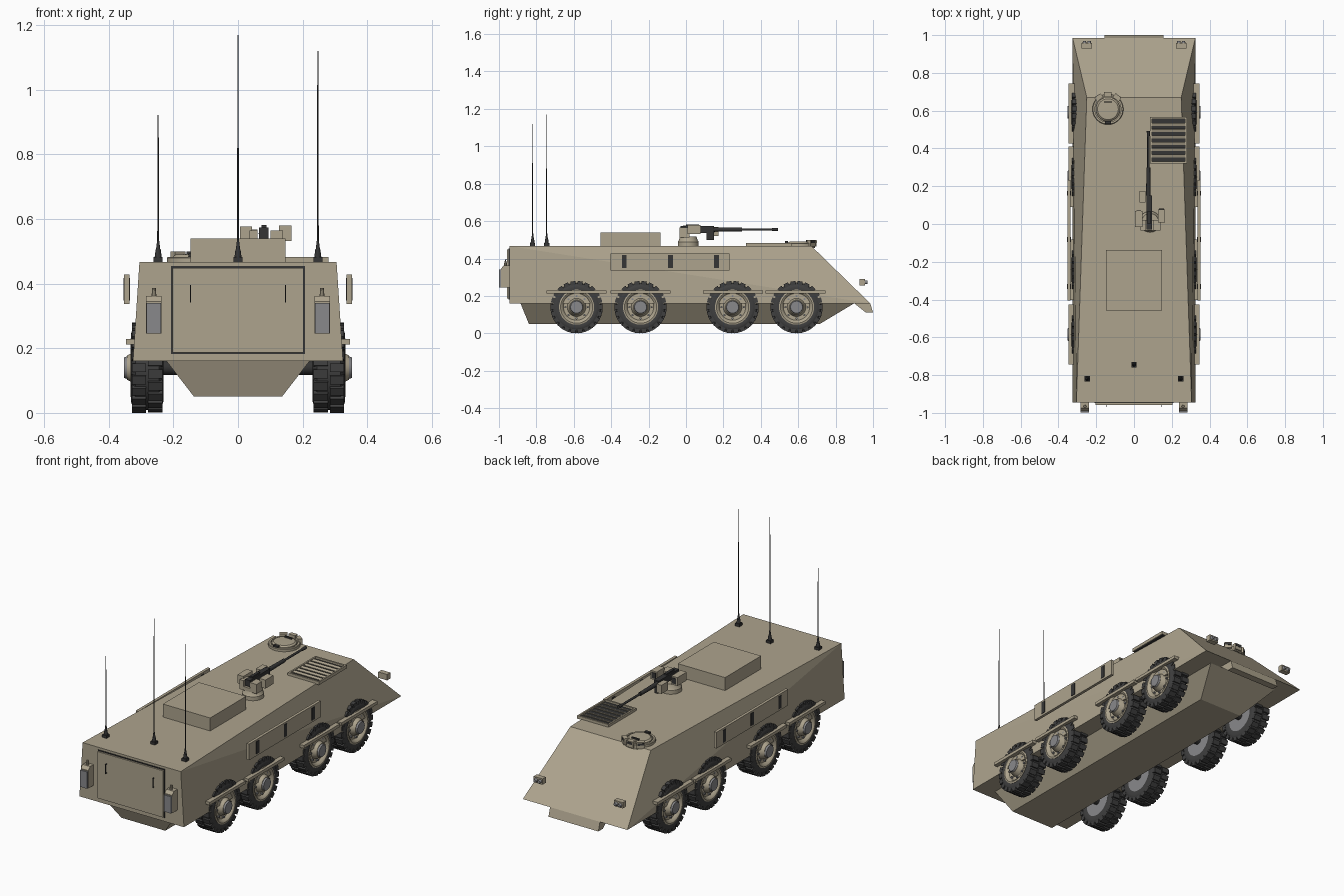
import bpy, bmesh, math
from mathutils import Matrix, Vector

if "Cube" in bpy.data.objects:
    bpy.data.objects.remove(bpy.data.objects["Cube"])

def material(name, rgb):
    m = bpy.data.materials.new(name)
    m.diffuse_color = (*rgb, 1)
    m.use_nodes = True
    m.node_tree.nodes["Principled BSDF"].inputs["Base Color"].default_value = m.diffuse_color
    return m

TAN = material("tan_paint", (0.42, 0.37, 0.27))
DARK = material("dark_metal", (0.035, 0.035, 0.035))
RUBBER = material("rubber", (0.05, 0.05, 0.05))
GREY = material("grey_metal", (0.25, 0.25, 0.26))

def box(bm, lo, hi, m=Matrix()):
    lo, hi = Vector(lo), Vector(hi)
    bmesh.ops.create_cube(bm, size=1, matrix=m @ Matrix.Translation((lo + hi) / 2) @ Matrix.Diagonal((*(hi - lo), 1)))

def rod(bm, a, b, r1, r2=None, segs=16):
    a, b = Vector(a), Vector(b)
    d = b - a
    bmesh.ops.create_cone(bm, cap_ends=True, segments=segs, radius1=r1, radius2=r1 if r2 is None else r2,
                          depth=d.length, matrix=Matrix.Translation((a + b) / 2) @ d.to_track_quat('Z', 'Y').to_matrix().to_4x4())

def lathe(bm, profile, centre, axis, segs):
    # profile points are (distance along axis, radius), axis is X or Z
    c = Vector(centre)
    pts = [c + (Vector((t, 0, r)) if axis == 'X' else Vector((r, 0, t))) for t, r in profile]
    vs = [bm.verts.new(p) for p in pts]
    es = [bm.edges.new(p) for p in zip(vs, vs[1:])]
    bmesh.ops.spin(bm, geom=vs + es, cent=c, axis=(1, 0, 0) if axis == 'X' else (0, 0, 1),
                   angle=math.tau, steps=segs, use_merge=True)

def solid(bm, points):
    vs = [bm.verts.new((s * x, y, z)) for x, y, z in points for s in (-1, 1)]
    bmesh.ops.convex_hull(bm, input=vs)
    bmesh.ops.dissolve_limit(bm, angle_limit=0.005, verts=bm.verts, edges=bm.edges)

def finish(name, bm, mat, mirror=False, smooth=False):
    bmesh.ops.remove_doubles(bm, verts=bm.verts, dist=1e-6)
    bmesh.ops.recalc_face_normals(bm, faces=bm.faces)
    me = bpy.data.meshes.new(name)
    bm.to_mesh(me)
    bm.free()
    me.materials.append(mat)
    if smooth:
        me.polygons.foreach_set("use_smooth", [True] * len(me.polygons))
        me.set_sharp_from_angle(angle=math.radians(35))
    ob = bpy.data.objects.new(name, me)
    bpy.context.collection.objects.link(ob)
    if mirror:
        ob.modifiers.new("mirror", 'MIRROR').use_axis = (True, False, False)
    return ob

def boxes(name, mat, spans, mirror=False):
    bm = bmesh.new()
    for lo, hi in spans:
        box(bm, lo, hi)
    return finish(name, bm, mat, mirror)

TOP = 0.467

# Hull, belly and the plate under the nose
for name, pts in {
    "upper_hull": [(.325, -.944, .16), (.325, .985, .16), (.305, -.944, TOP), (.25, .67, TOP)],
    "lower_hull": [(.222, -.885, .161), (.222, .90, .161), (.136, -.84, .05), (.136, .715, .05)],
    "nose_plate": [(.155, .90, .16), (.155, .985, .16), (.155, 1.0, .112), (.155, .96, .112)],
}.items():
    bm = bmesh.new()
    solid(bm, pts)
    finish(name, bm, TAN)

# Wheels: tyre with staggered lugs, rim, hub
WZ, WX = 0.14, 0.281
def wheel_parts():
    c = (WX, 0, WZ)
    bm = bmesh.new()
    lathe(bm, [(-.046, .085), (-.05, .105), (-.045, .122), (-.036, .131), (.036, .131), (.045, .122),
               (.05, .105), (.046, .085)], c, 'X', 40)
    n = 22
    for i in range(n):
        for side, off in ((-1, 0), (1, .5)):
            m = Matrix.Translation(c) @ Matrix.Rotation((i + off) * math.tau / n, 4, 'X')
            a, b = sorted((side * .003, side * .047))
            box(bm, (a, -.0135, .118), (b, .0135, .1395), m)
    yield finish("tyre", bm, RUBBER, True, True)
    bm = bmesh.new()
    lathe(bm, [(.04, .092), (.05, .094), (.052, .086), (.048, .078), (.034, .07), (.034, .05),
               (.05, .044), (.062, .038), (.062, 0)], c, 'X', 32)
    yield finish("rim", bm, TAN, True, True)
    bm = bmesh.new()
    rod(bm, (WX + .06, 0, WZ), (WX + .071, 0, WZ), .036, .032, 24)
    for i in range(8):
        a = i * math.tau / 8
        y, z = .06 * math.cos(a), WZ + .06 * math.sin(a)
        rod(bm, (WX + .03, y, z), (WX + .043, y, z), .006, segs=6)
    rod(bm, (WX - .046, 0, WZ), (WX - .03, 0, WZ), .09, segs=32)
    yield finish("hub", bm, GREY, True, True)
    bm = bmesh.new()
    rod(bm, (.1, 0, WZ), (WX - .03, 0, WZ), .022)
    yield finish("axle", bm, DARK, True, True)

parts = list(wheel_parts())
ys = (-.585, -.243, .249, .591)
for ob in parts:
    ob.location.y = ys[0]
    for y in ys[1:]:
        cp = ob.copy()
        cp.location.y = y
        bpy.context.collection.objects.link(cp)

# Fender strips and side panels with slots
boxes("fenders", TAN, [((.30, y - .16, .212), (.346, y + .16, .229)) for y in (-.585, -.243, .251, .585)], True)
boxes("side_panel", TAN, [((.336, -.404, .337), (.352, .232, .428))], True)
boxes("side_panel_slots", DARK, [((.334, y - .013, .348), (.3545, y + .013, .418)) for y in (-.33, -.083, .163)], True)

# Rear door and handles
boxes("door_seal", DARK, [((-.208, -.948, .182), (.208, -.94, .454))])
boxes("rear_door", TAN, [((-.203, -.957, .187), (.203, -.94, .449))])
boxes("door_handles", DARK, [((.145, -.968, .342), (.149, -.963, .396)), ((.145, -.968, .342), (.149, -.95, .347)),
                             ((.145, -.968, .391), (.149, -.95, .396))], True)

# Fuel cans on the rear
bm = bmesh.new()
for x0, x1, pts in ((.237, .284, [(-.94, .245), (-.99, .245), (-.99, .345), (-.975, .362), (-.94, .362)]),):
    f = bm.faces.new([bm.verts.new((x0, y, z)) for y, z in pts])
    ext = bmesh.ops.extrude_face_region(bm, geom=[f])
    bmesh.ops.translate(bm, vec=(x1 - x0, 0, 0), verts=[v for v in ext["geom"] if isinstance(v, bmesh.types.BMVert)])
rod(bm, (.26, -.965, .36), (.26, -.965, .386), .008, .006, 10)
finish("fuel_can", bm, TAN, True)
boxes("fuel_can_plate", GREY, [((.239, -.999, .246), (.283, -.988, .34))], True)

# Roof stowage box
boxes("roof_box", TAN, [((-.147, -.457, TOP - .005), (.147, -.137, .54))])

# Engine grille
boxes("grille_base", DARK, [((.09, .325, TOP - .003), (.275, .562, .472))])
boxes("grille_frame", TAN, [((.085, .32, TOP - .003), (.094, .566, .482)), ((.271, .32, TOP - .003), (.28, .566, .482)),
                            ((.085, .32, TOP - .003), (.28, .33, .482)), ((.085, .556, TOP - .003), (.28, .566, .482))])
bm = bmesh.new()
for i in range(6):
    m = Matrix.Translation((.1825, .36 + i * .0335, .476)) @ Matrix.Rotation(math.radians(20), 4, 'X')
    box(bm, (-.09, -.008, -.002), (.09, .008, .002), m)
finish("grille_slats", bm, TAN)

# Driver hatch with periscopes
HX, HY = -.138, .608
bm = bmesh.new()
lathe(bm, [(-.01, .082), (.013, .082), (.016, .079), (.016, .069), (.008, .069)], (HX, HY, TOP), 'Z', 32)
finish("hatch_ring", bm, TAN, smooth=True)
bm = bmesh.new()
lathe(bm, [(0, .064), (.016, .064), (.023, .055), (.025, 0)], (HX, HY, TOP), 'Z', 32)
finish("hatch_lid", bm, TAN, smooth=True)
boxes("hatch_handle", DARK, [((HX - .022, HY + .034, .488), (HX + .022, HY + .041, .499)),
                             ((HX - .015, HY - .078, .478), (HX + .015, HY - .062, .493))])
bm, glass = bmesh.new(), bmesh.new()
for deg in (-38, 0, 38):
    m = Matrix.Translation((HX, HY, 0)) @ Matrix.Rotation(math.radians(deg), 4, 'Z')
    box(bm, (-.02, .066, TOP - .003), (.02, .09, .499), m)
    box(glass, (-.016, .088, .482), (.016, .0915, .495), m)
finish("periscopes", bm, TAN)
finish("periscope_glass", glass, DARK)

# Weapon station
bm = bmesh.new()
lathe(bm, [(-.005, .056), (.022, .056), (.03, .05), (.052, .044), (.052, 0)], (.085, .012, TOP), 'Z', 28)
finish("mount_ring", bm, TAN, smooth=True)
boxes("mount_body", TAN, [((.035, -.035, .512), (.06, .02, .565)), ((.10, -.035, .512), (.14, .02, .565)),
                          ((.035, -.035, .512), (.14, .02, .532)), ((.006, -.015, .53), (.044, .068, .577)),
                          ((.127, .008, .532), (.165, .078, .58))])
boxes("ammunition_box", TAN, [((.03, .115, .52), (.06, .175, .568))])
GX, GZ = .08, .555
bm = bmesh.new()
box(bm, (GX - .015, -.03, GZ - .018), (GX + .015, .15, GZ + .018))
box(bm, (GX - .01, .11, GZ - .055), (GX + .01, .15, GZ - .015))
box(bm, (GX - .008, .0, GZ + .018), (GX + .008, .07, GZ + .026))
rod(bm, (GX - .004, .15, GZ), (GX - .004, .30, GZ), .012, .010)
rod(bm, (GX - .004, .29, GZ), (GX - .004, .48, GZ), .006)
rod(bm, (GX - .004, .46, GZ), (GX - .004, .492, GZ), .007, .009)
finish("machine_gun", bm, DARK, smooth=True)
boxes("sight_lenses", DARK, [((.013, .066, .538), (.037, .071, .57)), ((.133, .076, .54), (.159, .081, .572))])

# Headlights
boxes("headlight", TAN, [((.222, .928, .257), (.277, .957, .29))], True)
bm = bmesh.new()
for x in (.237, .262):
    rod(bm, (x, .955, .273), (x, .97, .273), .011, .008, 16)
finish("headlight_lens", bm, GREY, True, True)

# Antennas
for i, (x, y, h) in enumerate([(-.247, -.82, .922), (0, -.745, 1.17), (.247, -.82, 1.12)]):
    bm = bmesh.new()
    box(bm, (x - .014, y - .014, TOP - .003), (x + .014, y + .014, .482))
    rod(bm, (x, y, .48), (x, y, .505), .011, .008, 12)
    rod(bm, (x, y, .503), (x, y, .535), .007, .003, 12)
    rod(bm, (x, y, .53), (x, y, h), .003, .0015, 8)
    finish(f"antenna_{i + 1}", bm, DARK)
